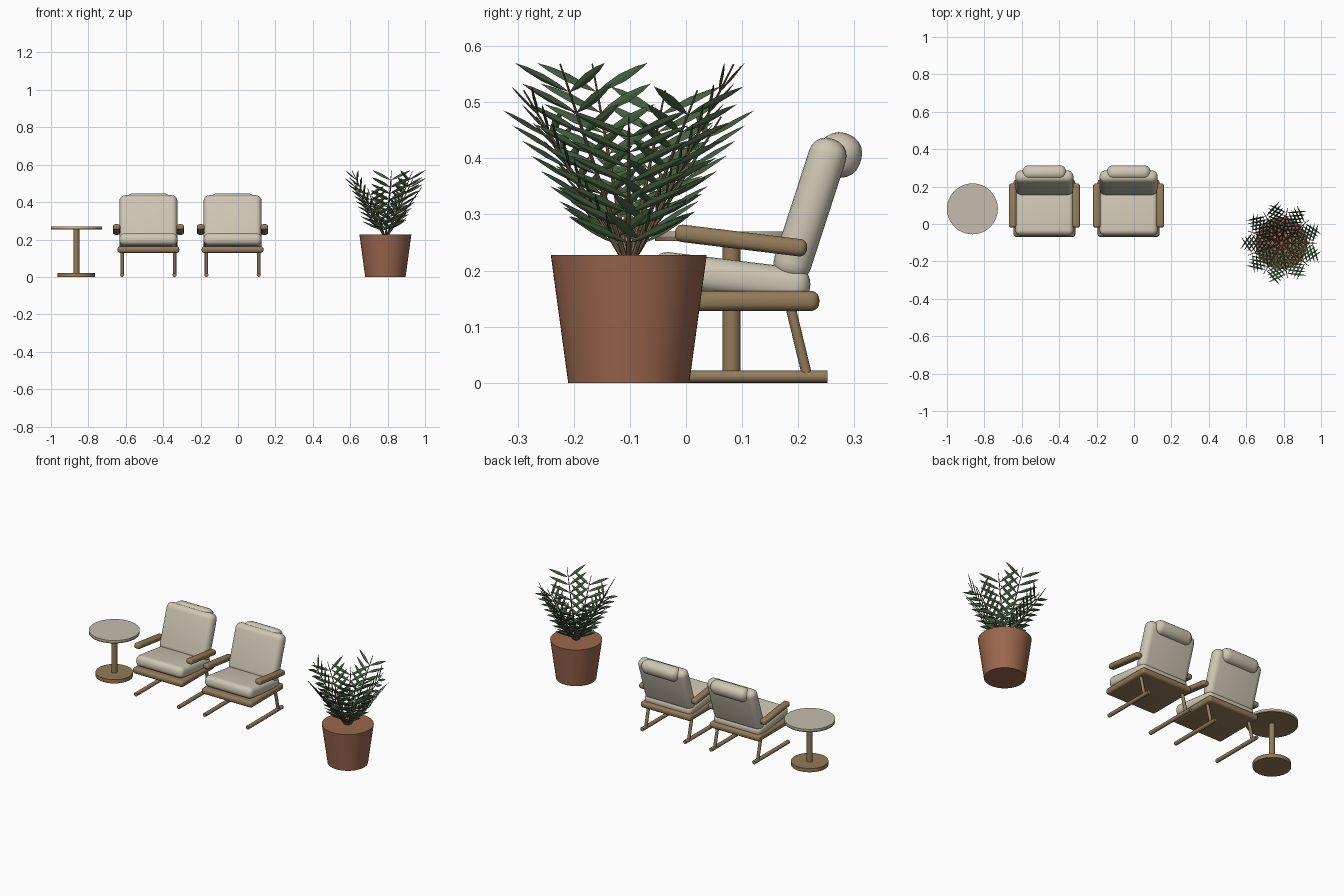
import bpy, bmesh, math
from mathutils import Vector, Matrix

if "Cube" in bpy.data.objects:
    bpy.data.objects.remove(bpy.data.objects["Cube"])


def material(name, rgb):
    m = bpy.data.materials.new(name)
    m.diffuse_color = (*rgb, 1)
    m.use_nodes = True
    m.node_tree.nodes["Principled BSDF"].inputs["Base Color"].default_value = m.diffuse_color
    return m


CREAM = material("cream fabric", (0.62, 0.57, 0.46))
STONE = material("table top beige", (0.55, 0.51, 0.42))
WOOD = material("light wood", (0.29, 0.20, 0.10))
CLAY = material("terracotta", (0.33, 0.135, 0.075))
GREEN = material("leaf green", (0.06, 0.115, 0.05))
STEM = material("stem brown", (0.20, 0.13, 0.07))


def finish(bm, name, mat, smooth=True):
    bmesh.ops.recalc_face_normals(bm, faces=bm.faces)
    me = bpy.data.meshes.new(name)
    bm.to_mesh(me)
    bm.free()
    me.materials.append(mat)
    ob = bpy.data.objects.new(name, me)
    bpy.context.collection.objects.link(ob)
    if smooth:
        bpy.ops.object.select_all(action='DESELECT')
        ob.select_set(True)
        bpy.context.view_layer.objects.active = ob
        bpy.ops.object.shade_smooth_by_angle(angle=math.radians(40))
    return ob


def soft_box(name, loc, size, bevel, mat, tilt=0, segments=5):
    """Rounded box, tilted about the x axis (degrees)."""
    bm = bmesh.new()
    bmesh.ops.create_cube(bm, size=1, matrix=Matrix.Diagonal((*size, 1)))
    bmesh.ops.bevel(bm, geom=bm.edges[:], offset=bevel, segments=segments,
                    profile=0.5, affect='EDGES')
    bm.transform(Matrix.Translation(loc) @ Matrix.Rotation(math.radians(tilt), 4, 'X'))
    return finish(bm, name, mat)


def add_rod(bm, a, b, r1, r2, sides):
    a, b = Vector(a), Vector(b)
    d = b - a
    m = Matrix.Translation((a + b) / 2) @ d.to_track_quat('Z', 'Y').to_matrix().to_4x4()
    bmesh.ops.create_cone(bm, cap_ends=True, segments=sides, radius1=r1, radius2=r2,
                          depth=d.length, matrix=m)


def rod(name, a, b, r1, mat, r2=None, sides=48):
    bm = bmesh.new()
    add_rod(bm, a, b, r1, r1 if r2 is None else r2, sides)
    return finish(bm, name, mat)


# Side table
TX, TY = -0.864, 0.081
for part, z0, z1, r, mat in (("table_base", 0, 0.022, 0.1, WOOD),
                             ("table_post", 0.02, 0.255, 0.016, WOOD),
                             ("table_rim", 0.253, 0.261, 0.136, WOOD),
                             ("table_top", 0.261, 0.27, 0.136, STONE)):
    rod(part, (TX, TY, z0), (TX, TY, z1), r, mat)

# Two lounge chairs
for n, cx in enumerate((-0.479, -0.029), 1):
    p = f"chair_{n}_"
    soft_box(p + "seat_frame", (cx, 0.084, 0.146), (0.33, 0.307, 0.036), 0.015, WOOD)
    soft_box(p + "seat_cushion", (cx, 0.08, 0.187), (0.31, 0.284, 0.064), 0.027, CREAM, -7)
    soft_box(p + "back_cushion", (cx, 0.221, 0.309), (0.31, 0.068, 0.264), 0.031, CREAM, -18)
    soft_box(p + "head_pillow", (cx, 0.274, 0.406), (0.236, 0.078, 0.08), 0.036, CREAM, -18)
    for side, s in (("left", -1), ("right", 1)):
        soft_box(p + side + "_armrest", (cx + s * 0.17, 0.098, 0.2535),
                 (0.04, 0.237, 0.031), 0.013, WOOD, -7)
        x = cx + s * 0.14
        rod(p + side + "_runner", (x, -0.07, 0.011), (x, 0.252, 0.011), 0.011, WOOD, sides=16)
        rod(p + side + "_leg", (x, 0.185, 0.14), (x, 0.216, 0.012), 0.009, WOOD, sides=16)

# Plant pot
PX, PY, POT_H = 0.788, -0.102, 0.228
rod("plant_pot", (PX, PY, 0), (PX, PY, POT_H), 0.108, CLAY, r2=0.139, sides=64)


def add_leaf(bm, base, along, across, length, width, thick):
    """Flat spindle leaf with a diamond section, pointed at both ends."""
    normal = along.cross(across).normalized()
    rings = []
    for t, w in ((0.2, 0.65), (0.5, 1.0), (0.8, 0.6)):
        c = base + along * length * t
        rings.append([bm.verts.new(c + o) for o in (
            across * width / 2 * w, normal * thick / 2 * w,
            -across * width / 2 * w, -normal * thick / 2 * w)])
    root, tip = bm.verts.new(base), bm.verts.new(base + along * length)
    for i in range(4):
        j = (i + 1) % 4
        bm.faces.new((root, rings[0][i], rings[0][j]))
        bm.faces.new((tip, rings[2][j], rings[2][i]))
        for a, b in zip(rings, rings[1:]):
            bm.faces.new((a[i], b[i], b[j], a[j]))


# Palm fronds: nine straight stems in three heights, paired leaflets
stems, leaves = bmesh.new(), bmesh.new()
for i in range(9):
    ang = math.radians(40 * i)
    out = Vector((math.cos(ang), math.sin(ang), 0))
    side = Vector((-math.sin(ang), math.cos(ang), 0))
    base = Vector((PX, PY, 0.215)) + out * 0.006
    tip = Vector((PX, PY, 0.474 + 0.047 * (i % 3))) + out * 0.19
    add_rod(stems, base, tip, 0.005, 0.0015, 8)
    axis = (tip - base).normalized()
    for k in range(8):
        p = base.lerp(tip, 0.13 + 0.104 * k)
        for s in (-1, 1):
            along = (side * s * 0.87 + axis * 0.49).normalized()
            across = (axis * 0.87 - side * s * 0.49).normalized()
            add_leaf(leaves, p, along, across, 0.12, 0.017, 0.005)
finish(stems, "frond_stems", STEM)
finish(leaves, "frond_leaves", GREEN, smooth=False)
